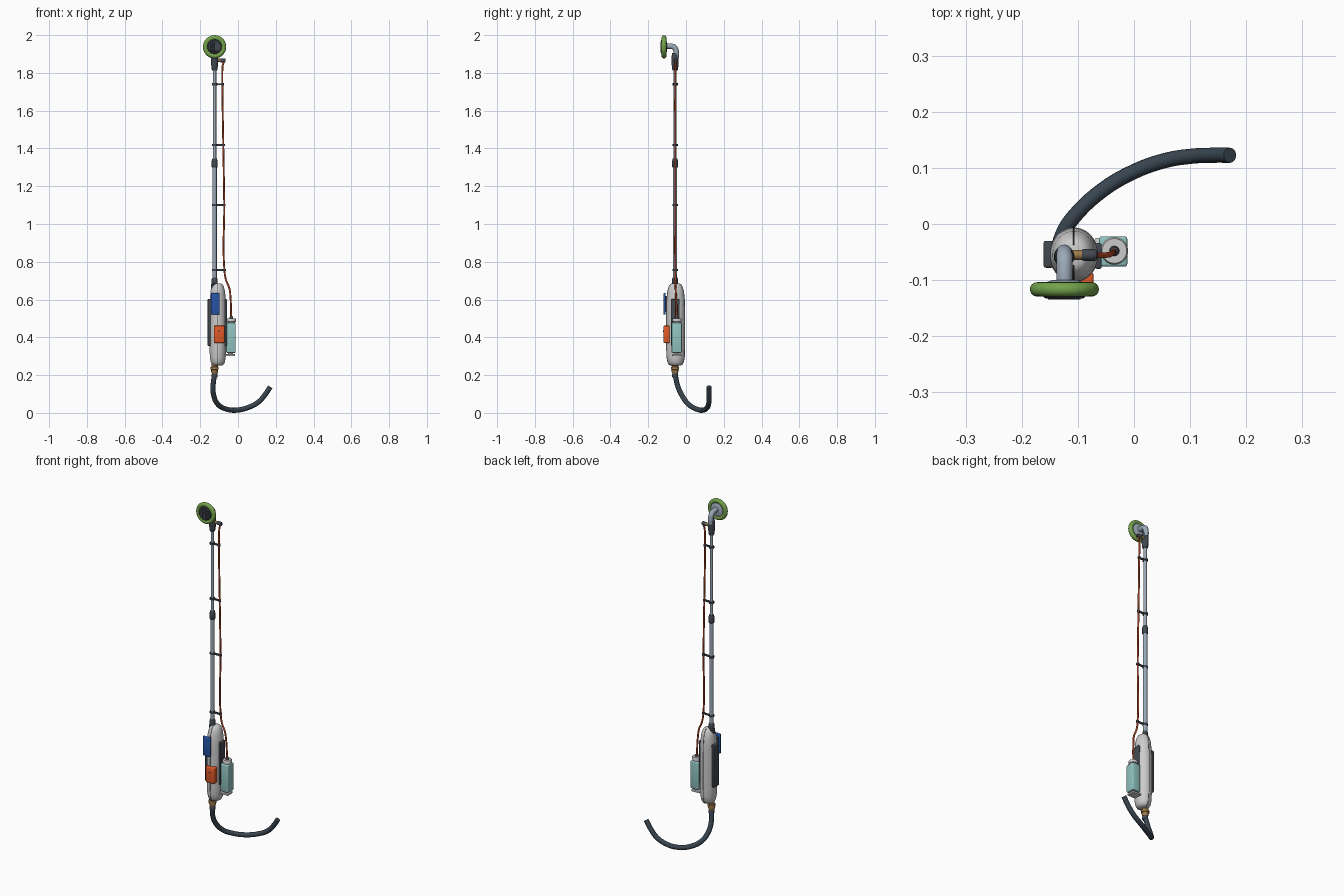
import bpy, bmesh, math
from mathutils import Vector, Matrix

if "Cube" in bpy.data.objects:
    bpy.data.objects.remove(bpy.data.objects["Cube"])

PX, PY = -0.124, -0.058      # pole axis
BX, BY = -0.107, -0.055      # body axis


def mat(name, r, g, b):
    m = bpy.data.materials.new(name)
    m.diffuse_color = (r, g, b, 1)
    m.use_nodes = True
    m.node_tree.nodes["Principled BSDF"].inputs["Base Color"].default_value = m.diffuse_color
    return m


DARK = mat("dark_plastic", 0.055, 0.065, 0.08)
STEEL = mat("blue_steel", 0.33, 0.40, 0.48)
SHELL = mat("pale_shell", 0.62, 0.64, 0.63)
GREEN = mat("green_rubber", 0.17, 0.36, 0.07)
TEAL = mat("teal_bottle", 0.28, 0.55, 0.53)
RED = mat("red_hose", 0.50, 0.07, 0.02)
ORANGE = mat("orange_red", 0.75, 0.10, 0.02)
BLUE = mat("blue_panel", 0.02, 0.09, 0.38)
BRASS = mat("brass", 0.35, 0.20, 0.07)
HOSE = mat("dark_hose", 0.04, 0.06, 0.08)


def add(name, bm, m, angle=35):
    bmesh.ops.recalc_face_normals(bm, faces=bm.faces)
    me = bpy.data.meshes.new(name)
    bm.to_mesh(me)
    bm.free()
    me.materials.append(m)
    ob = bpy.data.objects.new(name, me)
    bpy.context.collection.objects.link(ob)
    bpy.ops.object.select_all(action='DESELECT')
    ob.select_set(True)
    bpy.context.view_layer.objects.active = ob
    bpy.ops.object.shade_smooth_by_angle(angle=math.radians(angle))
    return ob


def box(name, x, y, z, m, r=0.004):
    """Rounded box from (min, max) pairs."""
    bm = bmesh.new()
    bmesh.ops.create_cube(bm, size=1)
    size = Vector([b - a for a, b in (x, y, z)])
    mid = Vector([(a + b) / 2 for a, b in (x, y, z)])
    bmesh.ops.scale(bm, vec=size, verts=bm.verts)
    bmesh.ops.translate(bm, vec=mid, verts=bm.verts)
    bmesh.ops.bevel(bm, geom=bm.edges[:], offset=r, segments=3, profile=0.5, affect='EDGES')
    return add(name, bm, m)


def lathe(name, profile, origin, m, axis='Z', sy=1.0, seg=32):
    """Spin (radius, height) points round an axis, ends capped."""
    bm = bmesh.new()
    rings = []
    for r, h in profile:
        rings.append([bm.verts.new((r * math.cos(2 * math.pi * i / seg),
                                    r * sy * math.sin(2 * math.pi * i / seg), h)) for i in range(seg)])
    for a, b in zip(rings, rings[1:]):
        for i in range(seg):
            j = (i + 1) % seg
            bm.faces.new((a[i], a[j], b[j], b[i]))
    bm.faces.new(rings[0])
    bm.faces.new(rings[-1])
    rot = {'Z': Matrix(), 'X': Matrix.Rotation(math.pi / 2, 4, 'Y'),
           'Y': Matrix.Rotation(math.pi / 2, 4, 'X')}[axis]   # 'Y' points to the front
    bm.transform(Matrix.Translation(origin) @ rot)
    return add(name, bm, m)


def tube(name, pts, r, m, smooth=True, res=8):
    cu = bpy.data.curves.new(name, 'CURVE')
    cu.dimensions = '3D'
    cu.bevel_depth, cu.bevel_resolution, cu.use_fill_caps = r, 4, True
    cu.resolution_u = res
    sp = cu.splines.new('BEZIER')
    sp.bezier_points.add(len(pts) - 1)
    for bp, p in zip(sp.bezier_points, pts):
        bp.co = p
        bp.handle_left_type = bp.handle_right_type = 'AUTO' if smooth else 'VECTOR'
    tmp = bpy.data.objects.new(name + "_path", cu)
    bpy.context.collection.objects.link(tmp)
    bpy.context.view_layer.update()
    me = bpy.data.meshes.new_from_object(tmp.evaluated_get(bpy.context.evaluated_depsgraph_get()))
    bpy.data.objects.remove(tmp)
    bm = bmesh.new()
    bm.from_mesh(me)
    return add(name, bm, m)


# Telescopic pole and its collars
lathe("lower_pole", [(0.0115, 0.66), (0.0115, 1.32)], (PX, PY, 0), STEEL)
lathe("upper_pole", [(0.009, 1.30), (0.009, 1.85)], (PX, PY, 0), STEEL)
lathe("pole_coupling", [(0.013, 1.298), (0.016, 1.303), (0.016, 1.332), (0.012, 1.346)], (PX, PY, 0), DARK)
lathe("pole_base_collar", [(0.019, 0.655), (0.019, 0.68), (0.015, 0.685), (0.015, 0.71), (0.012, 0.716)],
      (PX, PY, 0), DARK)

# Pole head: socket, elbow and side valve
lathe("head_socket", [(0.013, 1.812), (0.016, 1.82), (0.018, 1.845), (0.018, 1.89), (0.0155, 1.905)],
      (PX, PY, 0), DARK)
tube("head_elbow", [(PX, PY + 0.006, 1.88), (PX, PY + 0.006, 1.912), (PX, PY - 0.003, 1.934),
                    (PX, PY - 0.022, 1.941), (PX, -0.115, 1.941)], 0.0145, STEEL)
lathe("valve_ring", [(0.009, 0.012), (0.009, 0.033)], (PX, PY + 0.003, 1.866), BRASS, 'X')
lathe("valve_body", [(0.009, 0.031), (0.0107, 0.034), (0.0107, 0.054), (0.008, 0.058)],
      (PX, PY + 0.003, 1.866), DARK, 'X')

# Cleaning disc facing the front
DZ = 1.938
bm = bmesh.new()
N, K = 48, 16
grid = [[bm.verts.new((PX + (0.0487 + 0.0128 * math.cos(v)) * math.cos(u), -0.1165 + 0.0128 * math.sin(v),
                       DZ + (0.0487 + 0.0128 * math.cos(v)) * math.sin(u)))
         for v in [2 * math.pi * j / K for j in range(K)]] for u in [2 * math.pi * i / N for i in range(N)]]
for i in range(N):
    for j in range(K):
        bm.faces.new((grid[i][j], grid[(i + 1) % N][j], grid[(i + 1) % N][(j + 1) % K], grid[i][(j + 1) % K]))
add("disc_ring", bm, GREEN)
lathe("disc_back_hub", [(0.022, 0.100), (0.039, 0.106), (0.039, 0.118)], (PX, 0, DZ), STEEL, 'Y')
lathe("disc_front_plate", [(0.039, 0.117), (0.037, 0.130), (0.033, 0.133)], (PX, 0, DZ), DARK, 'Y')
for i in range(-2, 3):
    half = math.sqrt(0.029 ** 2 - (i * 0.011) ** 2)
    o = i * 0.011
    tube(f"grille_bar_across_{i + 3}", [(PX - half, -0.133, DZ + o), (PX + half, -0.133, DZ + o)], 0.0018, DARK, False, 1)
    tube(f"grille_bar_up_{i + 3}", [(PX + o, -0.133, DZ - half), (PX + o, -0.133, DZ + half)], 0.0018, DARK, False, 1)

# Main body shell with a raised seam
PROFILE = [(0.020, 0.25), (0.031, 0.256), (0.038, 0.27), (0.042, 0.295), (0.0435, 0.34), (0.0435, 0.56),
           (0.042, 0.605), (0.038, 0.645), (0.031, 0.67), (0.024, 0.681), (0.016, 0.685)]
SY = 1.12
lathe("body_shell", PROFILE, (BX, BY, 0), SHELL, sy=SY, seg=48)
for side, s in (("front", -1), ("back", 1)):
    tube(f"{side}_seam", [(BX, BY + s * r * SY, z) for r, z in PROFILE], 0.0013, DARK, False, 1)

# Side grips
box("left_grip", (-0.161, -0.143), (-0.078, -0.030), (0.355, 0.602), DARK)
box("right_grip", (-0.070, -0.0575), (-0.080, -0.034), (0.355, 0.602), DARK)

# Front control panel and front pouch
box("control_mount", (-0.135, -0.104), (-0.110, -0.080), (0.535, 0.620), DARK)
box("control_panel", (-0.144, -0.097), (-0.119, -0.108), (0.520, 0.635), BLUE, 0.005)
box("front_pouch", (-0.128, -0.072), (-0.119, -0.085), (0.370, 0.462), ORANGE, 0.006)
lathe("pouch_button", [(0.005, 0.118), (0.005, 0.121)], (-0.100, 0, 0.432), DARK, 'Y', seg=16)

# Fluid bottle on its shelf
box("bottle", (-0.0625, -0.012), (-0.076, -0.022), (0.318, 0.478), TEAL, 0.005)
box("bottle_shelf", (-0.070, -0.015), (-0.073, -0.025), (0.300, 0.311), SHELL, 0.003)
box("shelf_post", (-0.052, -0.026), (-0.062, -0.036), (0.306, 0.322), SHELL, 0.003)
lathe("bottle_cap", [(0.020, 0.474), (0.020, 0.482), (0.0245, 0.484), (0.0245, 0.497), (0.022, 0.501)],
      (-0.035, -0.048, 0), SHELL)
lathe("cap_fitting", [(0.009, 0.499), (0.009, 0.508), (0.0065, 0.512)], (-0.035, -0.048, 0), DARK, seg=16)

# Thin feed hose from bottle to valve
tube("feed_hose", [(-0.036, -0.049, 0.50), (-0.039, -0.052, 0.60), (-0.046, -0.055, 0.66), (-0.064, -0.056, 0.705),
                   (-0.073, -0.057, 0.77), (-0.073, -0.057, 1.10), (-0.078, -0.057, 1.42), (-0.083, -0.057, 1.74),
                   (-0.083, -0.056, 1.81), (-0.078, -0.055, 1.85), (-0.070, -0.055, 1.863)], 0.005, RED)

# Hose clips on the pole
for i, (z, x) in enumerate(((0.757, -0.072), (1.10, -0.073), (1.418, -0.078), (1.74, -0.083))):
    lathe(f"clip_pole_ring_{i + 1}", [(0.0145, z - 0.0055), (0.0145, z + 0.0055)], (PX, PY, 0), DARK, seg=20)
    lathe(f"clip_hose_ring_{i + 1}", [(0.008, z - 0.0055), (0.008, z + 0.0055)], (x, -0.057, 0), DARK, seg=16)
    box(f"clip_arm_{i + 1}", (PX + 0.01, x - 0.004), (PY - 0.004, PY + 0.004), (z - 0.005, z + 0.005), DARK, 0.001)

# Outlet fitting and trailing hose
lathe("outlet_fitting", [(0.014, 0.208), (0.018, 0.218), (0.018, 0.228), (0.022, 0.230), (0.022, 0.242),
                         (0.017, 0.245), (0.017, 0.262)], (PX, PY, 0), BRASS, seg=12)
lathe("hose_collar", [(0.0145, 0.188), (0.0155, 0.192), (0.0155, 0.205), (0.012, 0.214)], (PX, PY, 0), DARK)
tube("trailing_hose", [(-0.124, -0.058, 0.205), (-0.132, -0.043, 0.140), (-0.128, -0.020, 0.090),
                       (-0.107, 0.013, 0.046), (-0.062, 0.056, 0.020), (-0.007, 0.090, 0.0145),
                       (0.055, 0.113, 0.029), (0.105, 0.121, 0.055), (0.140, 0.1225, 0.092),
                       (0.171, 0.1225, 0.138)], 0.0135, HOSE)
